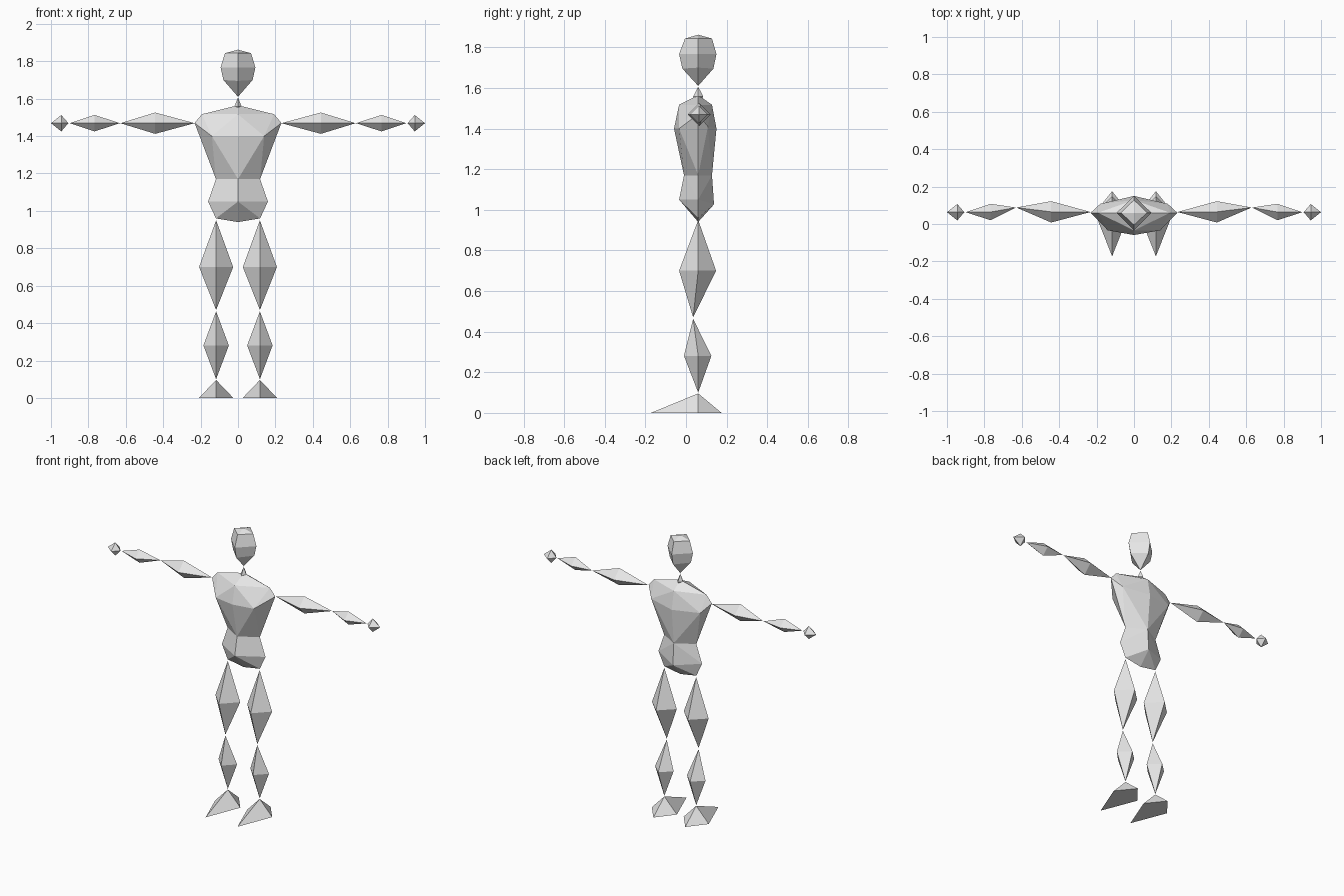
import bpy, bmesh

if "Cube" in bpy.data.objects:
    bpy.data.objects.remove(bpy.data.objects["Cube"])

CY = 0.06  # depth of the body axis

grey = bpy.data.materials.new("light grey")
grey.diffuse_color = (0.8, 0.8, 0.8, 1)
grey.use_nodes = True
grey.node_tree.nodes["Principled BSDF"].inputs["Base Color"].default_value = grey.diffuse_color


def finish(name, bm):
    bmesh.ops.recalc_face_normals(bm, faces=bm.faces[:])
    mesh = bpy.data.meshes.new(name)
    bm.to_mesh(mesh)
    bm.free()
    mesh.materials.append(grey)
    ob = bpy.data.objects.new(name, mesh)
    bpy.context.collection.objects.link(ob)
    return ob


def loft(name, start, rings, end):
    """Skin four-cornered rings between two tip points."""
    bm = bmesh.new()
    a = bm.verts.new(start)
    prev = None
    for ring in rings:
        cur = [bm.verts.new(p) for p in ring]
        for i in range(4):
            j = (i + 1) % 4
            bm.faces.new((prev[i], prev[j], cur[j], cur[i]) if prev else (a, cur[j], cur[i]))
        prev = cur
    b = bm.verts.new(end)
    for i in range(4):
        bm.faces.new((prev[i], prev[(i + 1) % 4], b))
    return finish(name, bm)


def diamond(x, y0, y1, z, cx=0.0, zy=None):
    """Level diamond: front, right, back, left."""
    zy = z if zy is None else zy
    return [(cx, y0, zy), (cx + x, CY, z), (cx, y1, zy), (cx - x, CY, z)]


def upright(x, y, z, r):
    """Diamond across an arm."""
    return [(x, y - r, z), (x, y, z + r), (x, y + r, z), (x, y, z - r)]


def hull(name, centre, paired, open_z):
    """Convex mirrored body section, left open at the waist."""
    bm = bmesh.new()
    for p in centre:
        bm.verts.new(p)
    for x, y, z in paired:
        bm.verts.new((x, y, z))
        bm.verts.new((-x, y, z))
    bmesh.ops.convex_hull(bm, input=bm.verts[:])
    cap = [f for f in bm.faces if all(abs(v.co.z - open_z) < 1e-4 for v in f.verts)]
    bmesh.ops.delete(bm, geom=cap, context='FACES_ONLY')
    return finish(name, bm)


# Head and neck
loft("head", (0, CY, 1.862),
     [diamond(0.07, -0.005, 0.128, 1.843),
      diamond(0.093, -0.034, 0.15, 1.767),
      diamond(0.078, -0.018, 0.135, 1.70, zy=1.695)],
     (0, CY, 1.61))
loft("neck", (0, CY, 1.606), [diamond(0.02, CY - 0.025, CY + 0.025, 1.557)], (0, CY, 1.515))

# Torso: chest above the waist, pelvis below
waist = [(0, -0.01, 1.17), (0, 0.128, 1.17)]
waist_side = (0.118, CY, 1.17)
hull("chest",
     waist + [(0, CY, 1.565), (0, -0.034, 1.517), (0, 0.128, 1.517),
              (0, -0.059, 1.40), (0, 0.15, 1.40)],
     [waist_side, (0.193, CY, 1.517), (0.232, CY, 1.47),
      (0.14, -0.034, 1.40), (0.18, 0.108, 1.41)], 1.17)
hull("pelvis",
     waist + [(0, -0.034, 1.05), (0, 0.138, 1.027), (0, CY, 0.94)],
     [waist_side, (0.16, CY, 1.05), (0.118, CY, 0.96)], 1.17)

# Limbs on both sides
for side, s in (("left", 1), ("right", -1)):
    z = 1.469
    loft(side + "_upper_arm", (s * 0.232, 0.064, z),
         [upright(s * 0.443, 0.065, z, 0.057)], (s * 0.629, 0.088, z))
    loft(side + "_forearm", (s * 0.631, 0.088, z),
         [upright(s * 0.767, 0.064, z, 0.044)], (s * 0.899, 0.063, z))
    loft(side + "_hand", (s * 0.907, 0.063, z),
         [upright(s * 0.945, 0.063, z, 0.044)], (s * 1.0, 0.063, z))
    x = s * 0.117
    loft(side + "_thigh", (x, CY, 0.95),
         [diamond(0.091, -0.034, 0.148, 0.70, x)], (x, 0.035, 0.47))
    loft(side + "_shin", (x, 0.035, 0.463),
         [diamond(0.068, -0.01, 0.125, 0.281, x)], (x, CY, 0.10))

    # Foot: pyramid on a long diamond base
    bm = bmesh.new()
    base = [bm.verts.new(p) for p in diamond(0.092, -0.173, 0.175, 0.0, x)]
    top = bm.verts.new((x, CY, 0.096))
    bm.faces.new(base)
    for i in range(4):
        bm.faces.new((base[i], base[(i + 1) % 4], top))
    finish(side + "_foot", bm)
